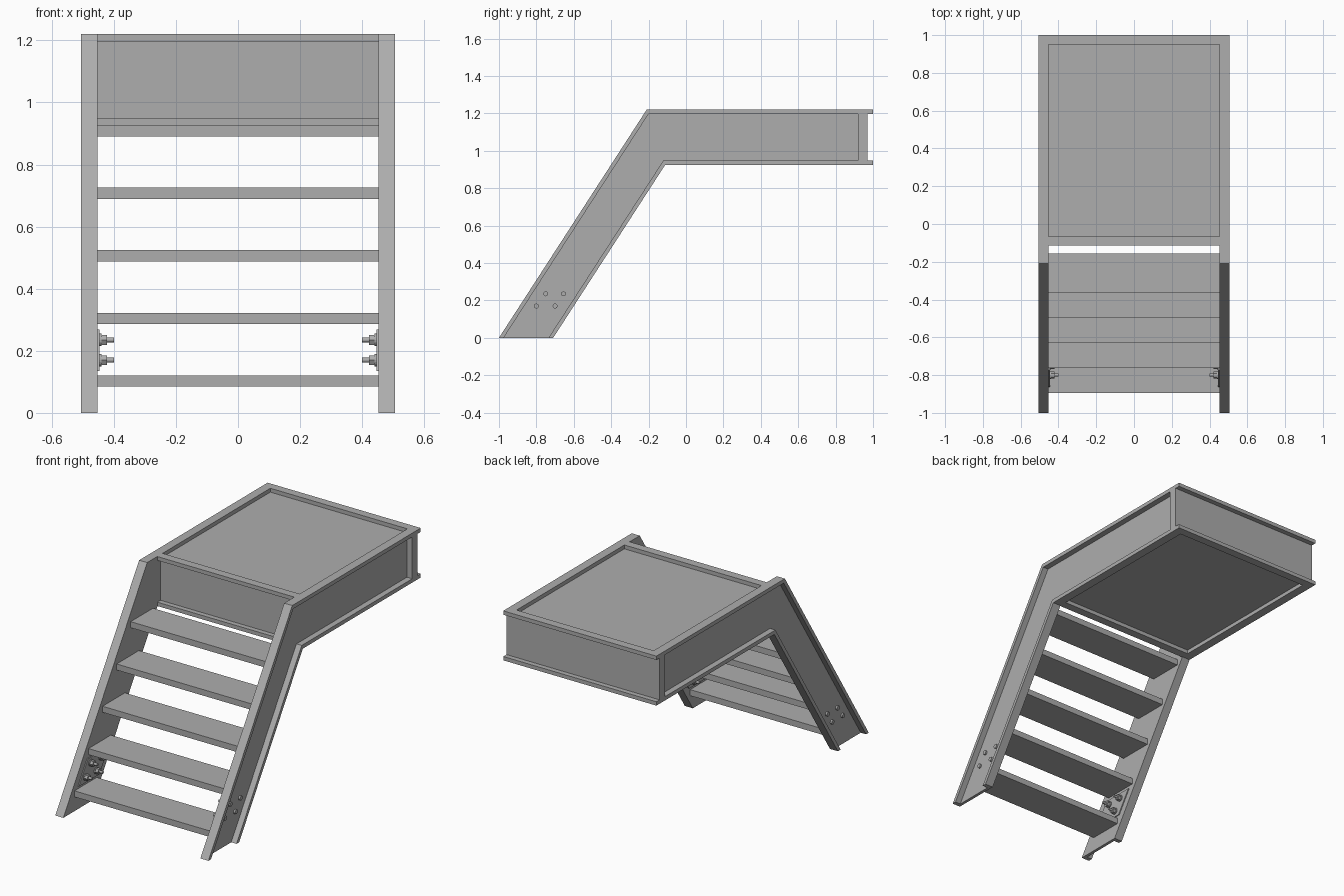
import bpy
import bmesh
from mathutils import Matrix, Vector

cube = bpy.data.objects.get("Cube")
if cube:
    bpy.data.objects.remove(cube, do_unlink=True)

steel = bpy.data.materials.new("steel grey")
steel.use_nodes = True
GREY = (0.42, 0.42, 0.42, 1)
steel.diffuse_color = GREY
steel.node_tree.nodes["Principled BSDF"].inputs["Base Color"].default_value = GREY


def finish(name, bm):
    bmesh.ops.recalc_face_normals(bm, faces=bm.faces[:])
    mesh = bpy.data.meshes.new(name)
    bm.to_mesh(mesh)
    bm.free()
    mesh.materials.append(steel)
    obj = bpy.data.objects.new(name, mesh)
    bpy.context.collection.objects.link(obj)
    return obj


def extrude_x(name, outline, x0, x1):
    """Extrude a (y, z) outline from x0 to x1."""
    bm = bmesh.new()
    face = bm.faces.new([bm.verts.new((x0, y, z)) for y, z in outline])
    made = bmesh.ops.extrude_face_region(bm, geom=[face])["geom"]
    verts = [g for g in made if isinstance(g, bmesh.types.BMVert)]
    bmesh.ops.translate(bm, verts=verts, vec=(x1 - x0, 0, 0))
    return finish(name, bm)


def box(name, x0, x1, y0, y1, z0, z1):
    return extrude_x(name, [(y0, z0), (y1, z0), (y1, z1), (y0, z1)], x0, x1)


def rod(bm, x0, x1, y, z, radius, sides):
    turn = Matrix.Translation(((x0 + x1) / 2, y, z)) @ Matrix.Rotation(1.5708, 4, "Y")
    bmesh.ops.create_cone(bm, cap_ends=True, segments=sides, radius1=radius,
                          radius2=radius, depth=abs(x1 - x0), matrix=turn)


# Main dimensions
INNER, WEB, OUTER = 0.452, 0.47, 0.505
TOP, BOTTOM, LIP = 1.22, 0.925, 0.023
BACK = 1.0
SLOPE = 0.6475          # y run per unit of height
FRONT, REAR = -1.0, -0.71
SKEW = 0.025            # flange thickness measured along y


def edge(start, z):
    return (start + SLOPE * z, z)


upper_out = [edge(FRONT, 0), edge(FRONT, TOP), (BACK, TOP)]
upper_in = [edge(FRONT + SKEW, 0), edge(FRONT + SKEW, TOP - LIP), (BACK, TOP - LIP)]
lower_out = [edge(REAR, 0), edge(REAR, BOTTOM), (BACK, BOTTOM)]
lower_in = [edge(REAR - SKEW, 0), edge(REAR - SKEW, BOTTOM + LIP), (BACK, BOTTOM + LIP)]
web = upper_in[:2] + [(0.95, TOP - LIP), (0.95, BOTTOM + LIP)] + lower_in[1::-1]

bolts = [(-0.75, 0.235), (-0.655, 0.235), (-0.8, 0.17), (-0.7, 0.17)]
plate = [edge(-0.95, 0.135), edge(-0.95, 0.268), edge(-0.755, 0.268), edge(-0.755, 0.135)]

# Bent channel stringers with anchor plates and bolts
for side, s in (("left", 1), ("right", -1)):
    extrude_x(side + "_stringer_web", web, s * INNER, s * WEB)
    extrude_x(side + "_upper_flange", upper_out + upper_in[::-1], s * INNER, s * OUTER)
    extrude_x(side + "_lower_flange", lower_out + lower_in[::-1], s * INNER, s * OUTER)
    box(side + "_end_cap", s * INNER, s * OUTER, 0.92, 0.97, BOTTOM + LIP, TOP - LIP)
    extrude_x(side + "_anchor_plate", plate, s * 0.446, s * INNER)
    bm = bmesh.new()
    for y, z in bolts:
        rod(bm, s * 0.40, s * 0.478, y, z, 0.008, 16)
        rod(bm, s * 0.422, s * 0.44, y, z, 0.018, 6)
        rod(bm, s * 0.44, s * 0.446, y, z, 0.02, 20)
        rod(bm, s * WEB, s * 0.48, y, z, 0.013, 16)
    finish(side + "_anchor_bolts", bm)

# Landing body, recessed between the flanges
box("landing_body", -INNER, INNER, -0.085, 0.97, BOTTOM + LIP, TOP - LIP)

# Front and rear flanges of the landing frame
for place, y0, y1 in (("front", -0.115, -0.065), ("rear", 0.95, BACK)):
    box(place + "_upper_rim", -INNER, INNER, y0, y1, TOP - LIP, TOP)
    box(place + "_lower_rim", -INNER, INNER, y0, y1, BOTTOM, BOTTOM + LIP)

# Five treads
for i in range(5):
    z = 0.085 + 0.2015 * i
    y = -0.895 + 0.1325 * i
    box("tread_%d" % (i + 1), -INNER, INNER, y, y + 0.21, z, z + 0.036)
